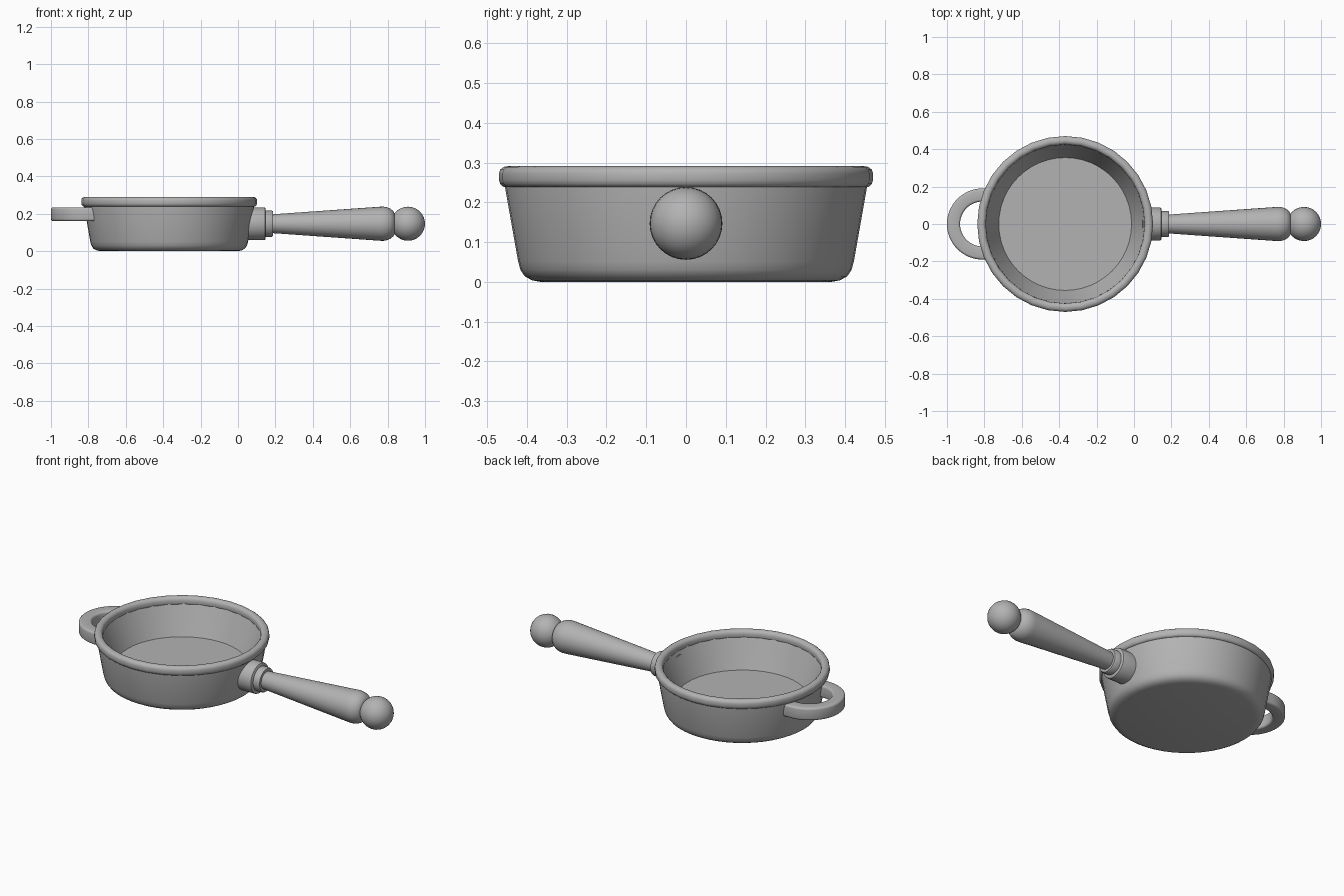
import bpy, bmesh, math
from mathutils import Matrix, Vector

if "Cube" in bpy.data.objects:
    bpy.data.objects.remove(bpy.data.objects["Cube"])

PAN_X, AXIS_Z = -0.368, 0.147

grey = bpy.data.materials.new("dark_grey")
grey.diffuse_color = (0.45, 0.45, 0.45, 1)
grey.use_nodes = True
grey.node_tree.nodes["Principled BSDF"].inputs["Base Color"].default_value = grey.diffuse_color


def finish(name, bm, angle=35):
    bmesh.ops.remove_doubles(bm, verts=bm.verts, dist=1e-5)
    bmesh.ops.recalc_face_normals(bm, faces=bm.faces)
    me = bpy.data.meshes.new(name)
    bm.to_mesh(me)
    bm.free()
    me.materials.append(grey)
    ob = bpy.data.objects.new(name, me)
    bpy.context.collection.objects.link(ob)
    bpy.ops.object.select_all(action='DESELECT')
    ob.select_set(True)
    bpy.context.view_layer.objects.active = ob
    bpy.ops.object.shade_smooth_by_angle(angle=math.radians(angle))
    return ob


def lathe(name, profile, matrix, segs=48, closed=False, angle=35):
    """Revolve (radius, height) points around local z, then place with matrix."""
    bm = bmesh.new()
    verts = [bm.verts.new((r, 0, h)) for r, h in profile]
    pairs = list(zip(verts, verts[1:]))
    if closed:
        pairs.append((verts[-1], verts[0]))
    edges = [bm.edges.new(p) for p in pairs]
    bmesh.ops.spin(bm, geom=verts + edges, cent=(0, 0, 0), axis=(0, 0, 1),
                   angle=2 * math.pi, steps=segs, use_merge=True)
    bmesh.ops.transform(bm, matrix=matrix, verts=bm.verts)
    return finish(name, bm, angle)


upright = Matrix.Translation((PAN_X, 0, 0))
along_x = Matrix.Translation((0, 0, AXIS_Z)) @ Matrix.Rotation(math.pi / 2, 4, 'Y')

# Pan bowl with thick floor
lathe("pan_body", [(0, 0), (0.365, 0), (0.387, 0.004), (0.405, 0.014), (0.416, 0.03),
                   (0.422, 0.052), (0.457, 0.25), (0.457, 0.265), (0.43, 0.265),
                   (0.422, 0.245), (0.355, 0.09), (0, 0.09)], upright)

# Rounded rim band
lathe("pan_rim", [(0.446, 0.238), (0.459, 0.239), (0.467, 0.246), (0.470, 0.256),
                  (0.470, 0.272), (0.467, 0.282), (0.458, 0.289), (0.446, 0.291),
                  (0.436, 0.289), (0.428, 0.282), (0.425, 0.272), (0.424, 0.258),
                  (0.426, 0.249), (0.434, 0.241)], upright, 32, True, 60)

# Handle socket: two stepped collars
lathe("handle_collar", [(0, 0.045), (0.088, 0.045), (0.088, 0.138), (0.086, 0.144),
                        (0.079, 0.148), (0, 0.148)], along_x, 32)
lathe("handle_ring", [(0, 0.14), (0.07, 0.14), (0.07, 0.18), (0.066, 0.187),
                      (0, 0.187)], along_x, 32)

# Tapered grip
lathe("handle_grip", [(0, 0.18), (0.05, 0.18), (0.091, 0.76), (0.0915, 0.777),
                      (0.088, 0.797), (0.080, 0.815), (0.068, 0.830), (0.052, 0.838),
                      (0, 0.838)], along_x, 32)

# Ball at the end of the handle
bm = bmesh.new()
bmesh.ops.create_uvsphere(bm, u_segments=32, v_segments=16, radius=0.091,
                          matrix=along_x @ Matrix.Translation((0, 0, 0.909)))
finish("handle_knob", bm)

# Helper loop: rounded rectangle swept along a half circle with short straight ends
bm = bmesh.new()
HW, HH, C, R = 0.035, 0.037, 0.012, 0.155
section = []
for sx, sz, start in ((1, 1, 0), (-1, 1, 90), (-1, -1, 180), (1, -1, 270)):
    for k in range(4):
        a = math.radians(start + 30 * k)
        section.append((sx * (HW - C) + C * math.cos(a), sz * (HH - C) + C * math.sin(a)))
path = [(Vector((-0.77, R, 0)), Vector((0, 1, 0)))]
for i in range(33):
    a = math.pi / 2 + math.pi * i / 32
    d = Vector((math.cos(a), math.sin(a), 0))
    path.append((Vector((-0.81, 0, 0)) + d * R, d))
path.append((Vector((-0.77, -R, 0)), Vector((0, -1, 0))))
rings = [[bm.verts.new(p + d * u + Vector((0, 0, 0.198 + v))) for u, v in section]
         for p, d in path]
n = len(section)
for a, b in zip(rings, rings[1:]):
    for j in range(n):
        bm.faces.new((a[j], a[(j + 1) % n], b[(j + 1) % n], b[j]))
bm.faces.new(rings[0])
bm.faces.new(rings[-1])
finish("helper_loop", bm)
